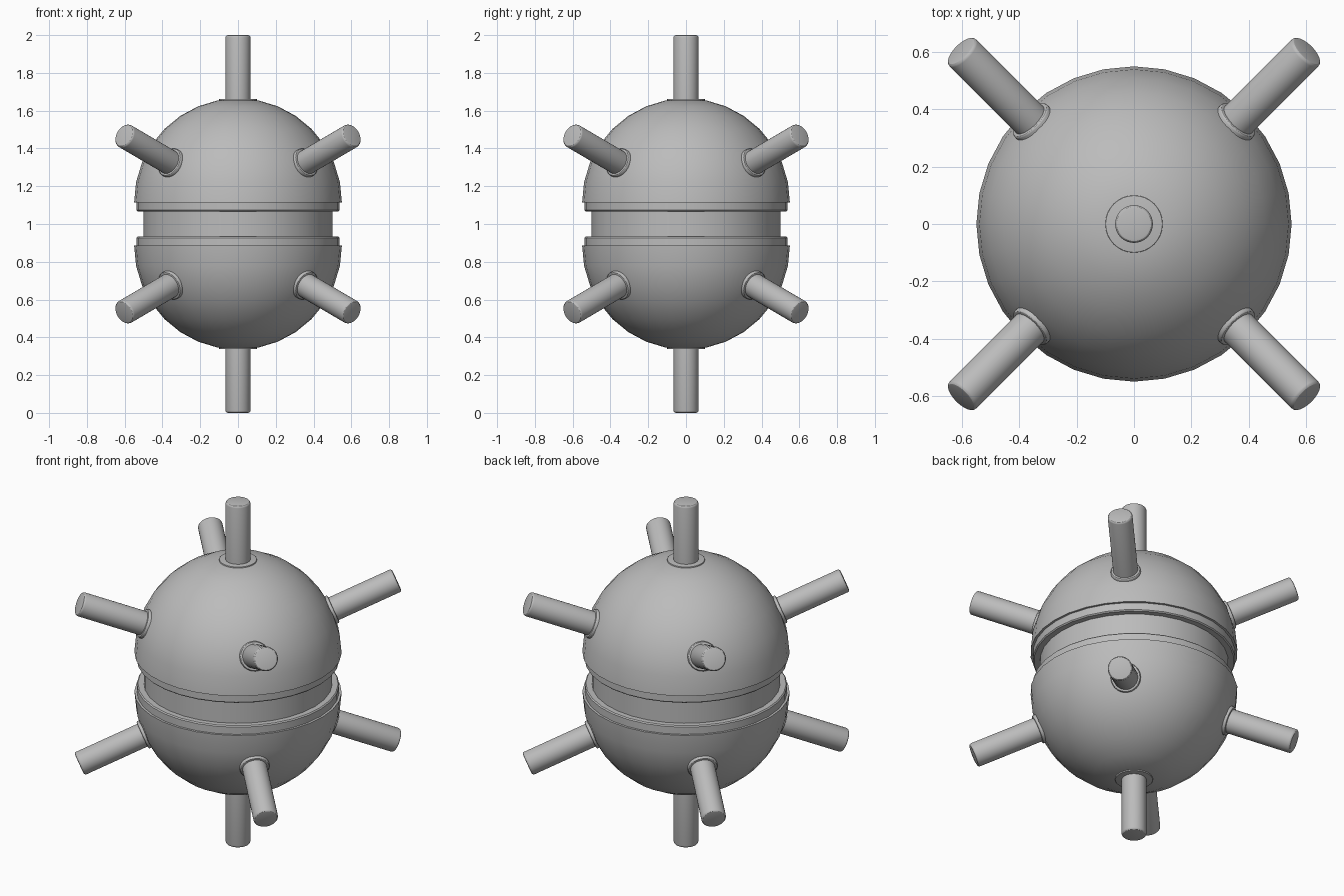
import bpy
import bmesh
from math import sin, cos, radians, pi
from mathutils import Vector, Matrix

cube = bpy.data.objects.get("Cube")
if cube:
    bpy.data.objects.remove(cube, do_unlink=True)

# One plain grey metal
metal = bpy.data.materials.new("grey_metal")
metal.use_nodes = True
grey = (0.5, 0.5, 0.5, 1)
metal.diffuse_color = grey
metal.node_tree.nodes["Principled BSDF"].inputs["Base Color"].default_value = grey

MIDDLE = 1.0        # height of the mirror plane
RIM = 0.115         # dome centre above the mirror plane
RADIUS = 0.55
SIDES = 32


def revolve(name, profile, matrix=Matrix(), sides=SIDES):
    """Spin (radius, height) points about z, starting and ending on the axis."""
    bm = bmesh.new()
    verts = [bm.verts.new((r, 0, z)) for r, z in profile]
    edges = [bm.edges.new(pair) for pair in zip(verts, verts[1:])]
    bmesh.ops.spin(bm, geom=verts + edges, cent=(0, 0, 0), axis=(0, 0, 1),
                   angle=2 * pi, steps=sides, use_duplicate=False)
    bmesh.ops.remove_doubles(bm, verts=bm.verts, dist=0.0002)
    bm.transform(matrix)
    bmesh.ops.recalc_face_normals(bm, faces=bm.faces)
    mesh = bpy.data.meshes.new(name)
    bm.to_mesh(mesh)
    bm.free()
    mesh.materials.append(metal)
    obj = bpy.data.objects.new(name, mesh)
    bpy.context.collection.objects.link(obj)
    bpy.ops.object.select_all(action='DESELECT')
    obj.select_set(True)
    bpy.context.view_layer.objects.active = obj
    bpy.ops.object.shade_smooth_by_angle(angle=radians(30))
    return obj


def rod(name, radius, start, end, matrix, bevel=0.01):
    """Cylinder along local z with a rounded outer rim."""
    rim = [(radius - bevel + bevel * cos(a), end - bevel + bevel * sin(a))
           for a in (0, pi / 6, pi / 3, pi / 2)]
    return revolve(name, [(0, start), (radius, start)] + rim + [(0, end)], matrix)


# Dome profile: hemisphere with a flattened pole
step = pi / 16
dome = [(0, 0)] + [(RADIUS * cos(i * step), RADIUS * sin(i * step)) for i in range(8)]
dome.append((0, dome[-1][1]))

# Lip ring profile below the dome rim
lip = [(0, 0.01), (0.537, 0.01), (0.537, -0.042), (0.531, -0.048), (0, -0.048)]

for half, sign in (("upper", 1), ("lower", -1)):
    centre = Vector((0, 0, MIDDLE + sign * RIM))
    upright = Matrix.Translation(centre) @ Matrix.Diagonal((1, 1, sign, 1))
    revolve(half + "_dome", dome, upright)
    revolve(half + "_lip", lip, upright)

    # Pole spike on its flat base plate
    rod(half + "_pole_plate", 0.1, 0.5, 0.546, upright, 0.002)
    rod(half + "_pole_spike", 0.066, 0.5, 1 - RIM, upright, 0.012)

    # Four slanted spikes with collars
    tilt = radians(22.5)
    for i, corner in enumerate(("back_left", "back_right", "front_right", "front_left")):
        turn = radians(45 + 90 * i)
        axis = Vector((cos(turn) * cos(tilt), sin(turn) * cos(tilt), sign * sin(tilt)))
        aim = Matrix.Translation(centre) @ axis.to_track_quat('Z', 'Y').to_matrix().to_4x4()
        rod(f"{half}_{corner}_collar", 0.08, 0.48, 0.557, aim, 0.008)
        rod(f"{half}_{corner}_spike", 0.066, 0.48, 0.925, aim, 0.012)

# Recessed waist between the two halves
revolve("waist", [(0, -0.1), (0.5, -0.1), (0.5, 0.1), (0, 0.1)],
        Matrix.Translation((0, 0, MIDDLE)))
